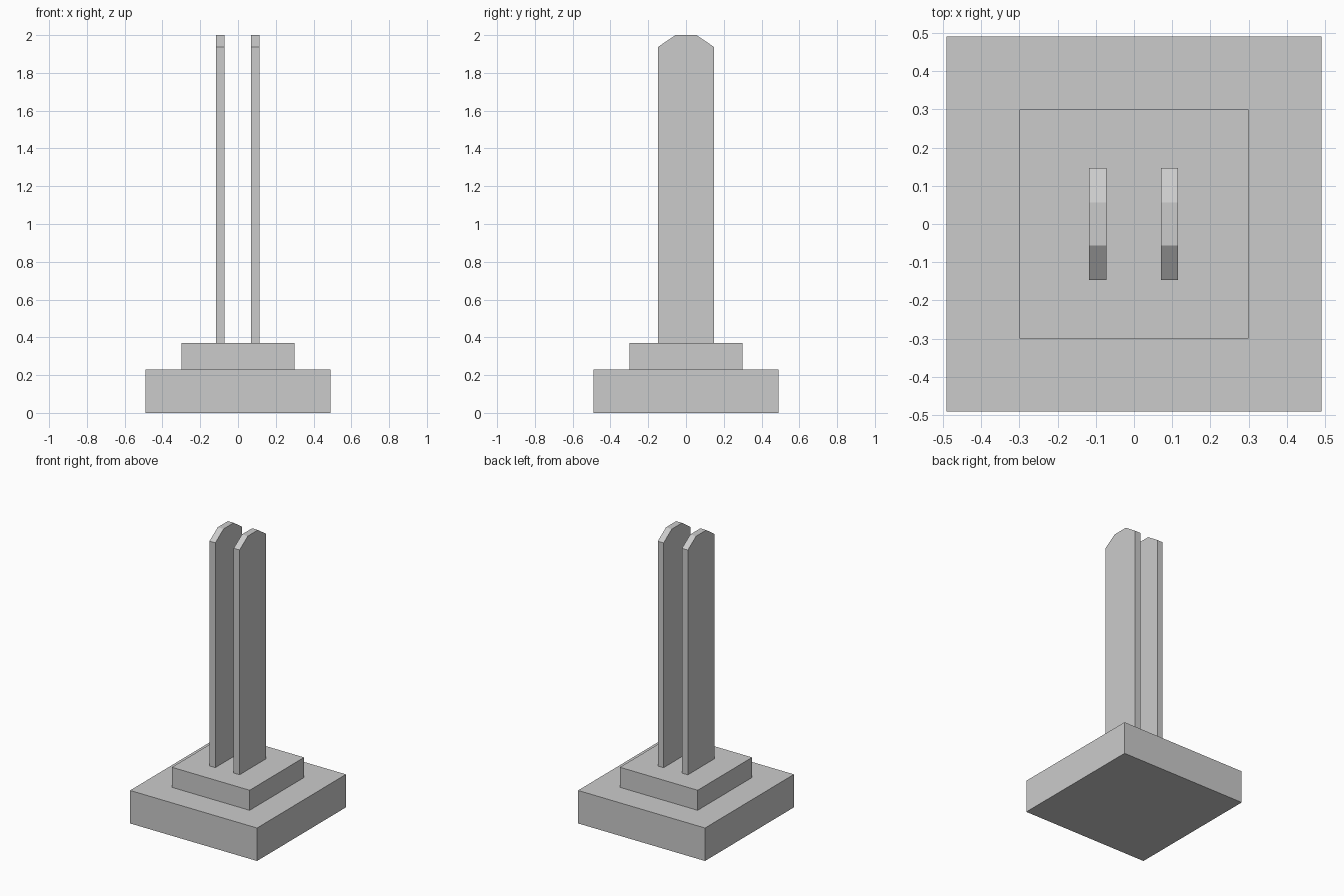
import bpy
import bmesh

if "Cube" in bpy.data.objects:
    bpy.data.objects.remove(bpy.data.objects["Cube"])


def slab(name, half, z0, z1):
    """Square block centred on the z axis."""
    bpy.ops.mesh.primitive_cube_add(size=1, location=(0, 0, (z0 + z1) / 2))
    obj = bpy.context.object
    obj.name = name
    obj.scale = (2 * half, 2 * half, z1 - z0)
    bpy.ops.object.transform_apply(location=False, rotation=False, scale=True)
    return obj


def plate(name, x0, x1, profile):
    """Upright plate: a y-z profile extruded along x."""
    bm = bmesh.new()
    face = bm.faces.new([bm.verts.new((x0, y, z)) for y, z in profile])
    ext = bmesh.ops.extrude_face_region(bm, geom=[face])
    verts = [v for v in ext["geom"] if isinstance(v, bmesh.types.BMVert)]
    bmesh.ops.translate(bm, verts=verts, vec=(x1 - x0, 0, 0))
    bmesh.ops.recalc_face_normals(bm, faces=bm.faces)
    mesh = bpy.data.meshes.new(name)
    bm.to_mesh(mesh)
    bm.free()
    obj = bpy.data.objects.new(name, mesh)
    bpy.context.collection.objects.link(obj)
    return obj


# Stepped base
BASE_TOP, STEP_TOP = 0.23, 0.37
slab("base", 0.49, 0, BASE_TOP)
slab("step", 0.30, BASE_TOP, STEP_TOP)

# Twin upright plates with chamfered tops
half_profile = [(0.147, STEP_TOP), (0.147, 1.938), (0.056, 2.0)]
profile = half_profile + [(-y, z) for y, z in reversed(half_profile)]
for name, x0, x1 in (("left_plate", -0.117, -0.072), ("right_plate", 0.07, 0.115)):
    plate(name, x0, x1, profile)
